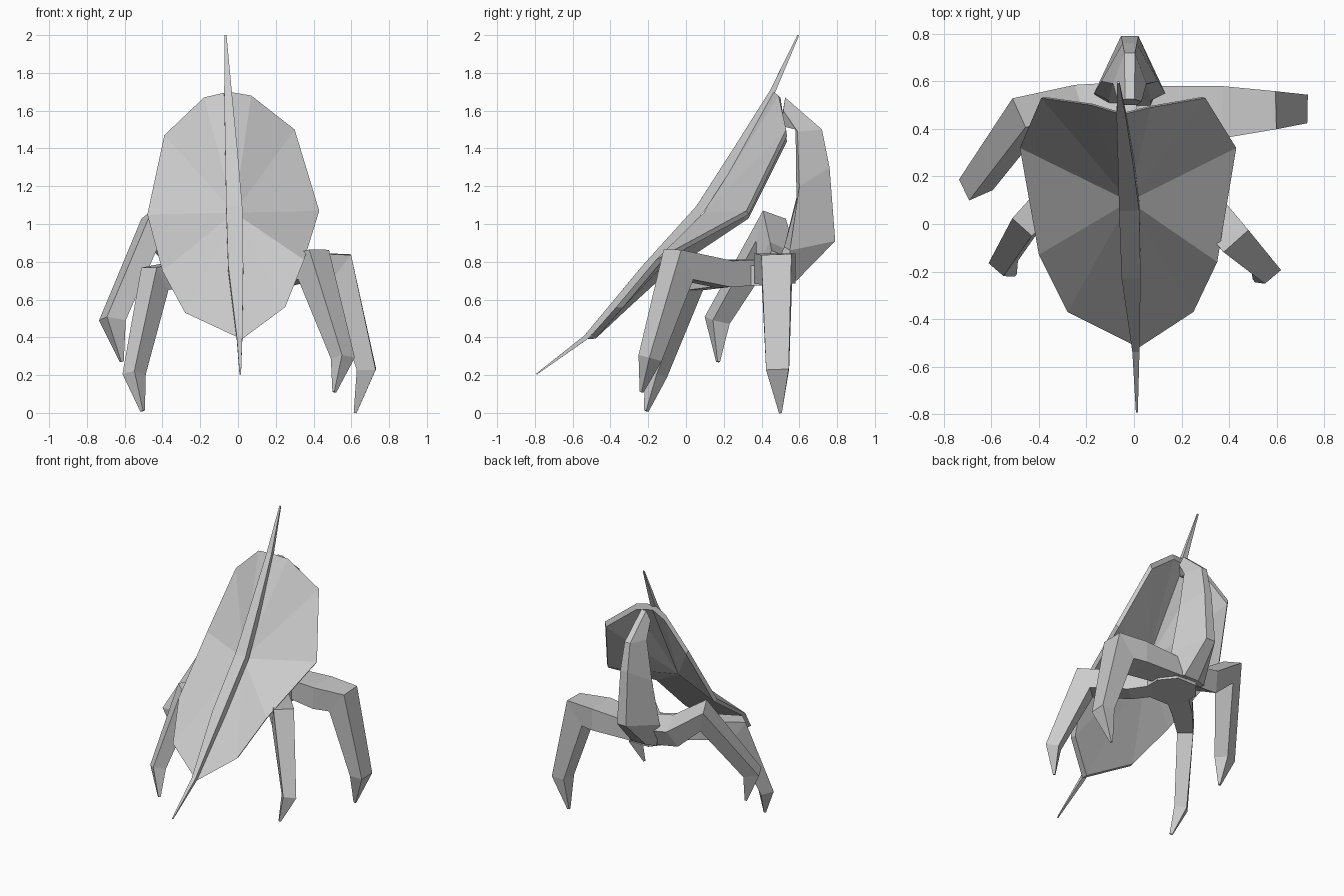
import bpy, bmesh
from mathutils import Vector as V

if "Cube" in bpy.data.objects:
    bpy.data.objects.remove(bpy.data.objects["Cube"])


def make(name, verts, faces):
    bm = bmesh.new()
    vs = [bm.verts.new(v) for v in verts]
    for f in faces:
        bm.faces.new([vs[i] for i in f])
    bmesh.ops.recalc_face_normals(bm, faces=bm.faces)
    me = bpy.data.meshes.new(name)
    bm.to_mesh(me)
    bm.free()
    ob = bpy.data.objects.new(name, me)
    bpy.context.collection.objects.link(ob)
    return ob


def loft(name, rings):
    n = len(rings[0])
    faces = [list(range(n)), [n * (len(rings) - 1) + i for i in range(n)]]
    for r in range(len(rings) - 1):
        for i in range(n):
            j = (i + 1) % n
            faces.append([r * n + i, r * n + j, (r + 1) * n + j, (r + 1) * n + i])
    return make(name, [p for ring in rings for p in ring], faces)


def bar(name, path, side):
    """Four-sided tapering bar; path rows are x, y, z, width along side, depth."""
    pts = [V(p[:3]) for p in path]
    rings = []
    for i, p in enumerate(path):
        a = (pts[i] - pts[i - 1]).normalized() if i else V()
        b = (pts[i + 1] - pts[i]).normalized() if i < len(pts) - 1 else V()
        t = (a + b).normalized()
        s = (side - t * side.dot(t)).normalized()
        u = s.cross(t)
        rings.append([pts[i] + s * p[3] * c / 2 + u * p[4] * d / 2
                      for c, d in ((-1, -1), (1, -1), (1, 1), (-1, 1))])
    return loft(name, rings)


# Legs: hip, thigh, knee, ankle, claw tip
legs = {
    "rear_right_leg": [(0, .50, .76, .16, .13), (.37, .47, .765, .22, .16), (.535, .48, .76, .16, .20),
                       (.68, .485, .23, .12, .10), (.62, .50, .0, .015, .015)],
    "rear_left_leg": [(0, .50, .77, .16, .13), (-.25, .48, .81, .16, .15), (-.46, .45, .97, .14, .17),
                      (-.665, .165, .49, .10, .11), (-.615, .17, .27, .015, .015)],
    "front_left_leg": [(0, .42, .75, .16, .13), (-.25, .21, .74, .14, .14), (-.44, .02, .71, .11, .15),
                       (-.55, -.16, .205, .085, .09), (-.505, -.21, .01, .02, .015)],
    "front_right_leg": [(0, .42, .75, .16, .13), (.20, .20, .735, .14, .14), (.40, -.04, .785, .14, .18),
                        (.555, -.19, .29, .09, .09), (.51, -.235, .11, .015, .015)],
}
for name, path in legs.items():
    k, h = path[3], path[0]
    twist = .25 if name == "rear_left_leg" else 0
    bar(name, path, V((h[1] - k[1], k[0] - h[0], twist)))

# Pelvis joining the legs
belly = [(.08, .56), (.17, .45), (.17, .33), (.11, .24)]
outline = belly + [(-x, y) for x, y in reversed(belly)]
loft("pelvis", [[(x, y, z) for x, y in outline] for z in (.675, .78)])

# Ridged torso and neck: back y, z, half width / widest y, z, half width / front y, z
rows = [(.585, .70, .06, .56, .70, .13, .44, .69),
        (.79, .91, .037, .55, .86, .15, .52, .88),
        (.76, 1.30, .03, .60, 1.20, .12, .585, 1.12),
        (.72, 1.50, .022, .59, 1.49, .07, .58, 1.50),
        (.525, 1.67, .02, .515, 1.60, .05, .50, 1.52)]
cx = -.018
loft("torso", [[(cx - bw, by, bz), (cx + bw, by, bz), (cx + w, my, mz),
                (cx + w * .6, fy, fz), (cx - w * .6, fy, fz), (cx - w, my, mz)]
               for by, bz, bw, my, mz, w, fy, fz in rows])

# Faceted shield fanned around its raised centre
rim = [(-.05, .46, 1.70), (.07, .49, 1.68), (.30, .53, 1.50), (.43, .32, 1.07),
       (.35, -.16, .81), (.25, -.37, .56), (.02, -.52, .39), (-.28, -.37, .53),
       (-.40, -.13, .75), (-.48, .32, 1.05), (-.39, .53, 1.47), (-.18, .50, 1.67)]
n = len(rim)
front_c, back_c = V((-.02, .095, 1.06)), V((-.02, .12, 1.035))
back = [tuple(front_c + (V(p) - front_c) * .965 + V((0, .02, -.02))) for p in rim]
faces = []
for i in range(n):
    j = (i + 1) % n
    faces += [[i, j, 2 * n], [j + n, i + n, 2 * n + 1], [j, i, i + n, j + n]]
make("shield", rim + back + [front_c, back_c], faces)

# Long pointed spine running down the shield
bar("spine", [(-.066, .595, 2.0, .01, .008), (-.053, .455, 1.695, .04, .03),
              (-.035, .265, 1.375, .065, .05), (-.02, .075, 1.08, .085, .05),
              (-.012, -.21, .765, .08, .05), (.008, -.53, .40, .03, .025),
              (.012, -.792, .205, .008, .006)], V((1, 0, 0)))
